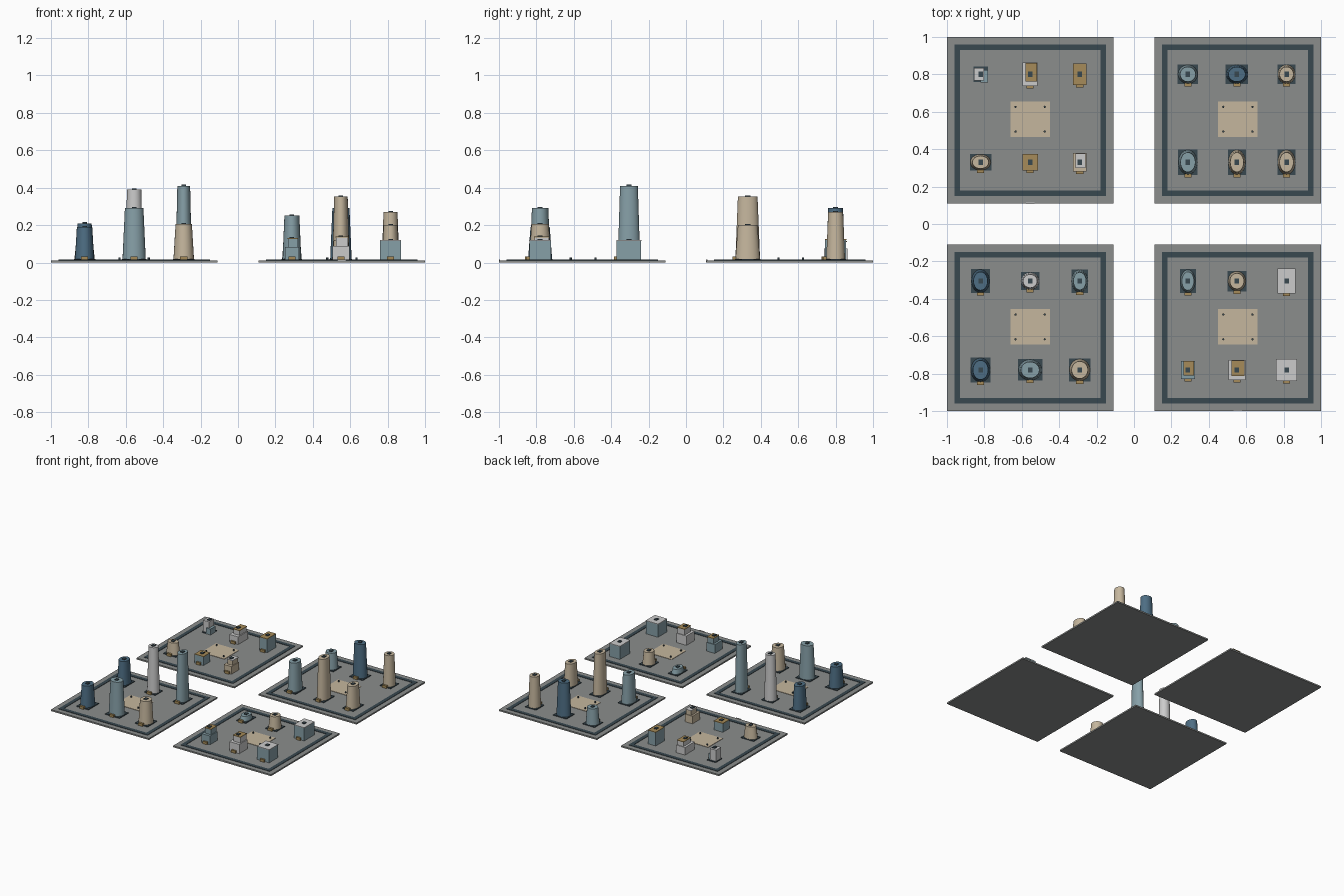
import bpy, bmesh
from mathutils import Matrix

if "Cube" in bpy.data.objects:
    bpy.data.objects.remove(bpy.data.objects["Cube"])

COL = {
    "pave": (0.26, 0.27, 0.265), "road": (0.04, 0.065, 0.08), "sand": (0.56, 0.47, 0.34),
    "sky": (0.24, 0.35, 0.39), "navy": (0.075, 0.155, 0.23), "white": (0.55, 0.58, 0.56),
    "ochre": (0.38, 0.26, 0.10),
}
MATS = {}
for key, c in COL.items():
    MATS[key] = bpy.data.materials.new(key)
    MATS[key].diffuse_color = (*c, 1)

G = 0.012  # top of the paving


def finish(name, bm, mat):
    me = bpy.data.meshes.new(name)
    bm.to_mesh(me)
    bm.free()
    me.materials.append(MATS[mat])
    ob = bpy.data.objects.new(name, me)
    bpy.context.collection.objects.link(ob)
    return ob


def box(name, x, y, z0, z1, w, d, mat):
    bm = bmesh.new()
    m = Matrix.Translation((x, y, (z0 + z1) / 2)) @ Matrix.Diagonal((w, d, z1 - z0, 1))
    bmesh.ops.create_cube(bm, size=1, matrix=m)
    return finish(name, bm, mat)


def cone(name, x, y, z0, z1, w, d, r0, r1, mat, n=24):
    bm = bmesh.new()
    m = Matrix.Translation((x, y, (z0 + z1) / 2)) @ Matrix.Diagonal((w, d, 1, 1))
    bmesh.ops.create_cone(bm, cap_ends=True, segments=n, radius1=r0, radius2=r1,
                          depth=z1 - z0, matrix=m)
    for f in bm.faces:
        f.smooth = len(f.verts) == 4
    for e in bm.edges:
        e.smooth = not any(len(f.verts) > 4 for f in e.link_faces)
    return finish(name, bm, mat)


def vent(x, y, z):
    box("roof_vent", x, y, z - 0.002, z + 0.006, 0.024, 0.028, "road")


def door(x, y, d):
    box("entrance", x, y - d / 2 - 0.004, G, G + 0.02, 0.038, 0.018, "ochre")


# Tapered oval tower on a dark square pad
def tower(x, y, w, d, h, mat):
    box("tower_pad", x, y, G - 0.002, G + 0.006, w, d, "road")
    cone("tower", x, y, G, h - 0.005, w, d, 0.48, 0.38, mat)
    vent(x, y, h - 0.005)
    door(x, y, d)


# Plain box with a thin coloured roof
def block(x, y, w, d, h, mat, roof):
    box("block_body", x, y, G - 0.002, h - 0.008, w * 0.98, d * 0.98, mat)
    box("block_roof", x, y, h - 0.009, h - 0.004, w, d, roof)
    vent(x, y, h - 0.004)
    door(x, y, d)


# Two-step building, upper step pushed to one side and back
def stepped(x, y, w, d, h, mat, roof):
    mid = h * 0.62
    ux, uy = x + w * 0.07, y + d * 0.09
    box("lower_step", x, y, G - 0.002, mid, w, d, mat)
    box("upper_step", ux, uy, mid - 0.002, h - 0.008, w * 0.7, d * 0.72, mat)
    box("upper_roof", ux, uy, h - 0.009, h - 0.004, w * 0.76, d * 0.78, roof)
    vent(x, y, h - 0.004)
    door(x, y, d)


# Four paved squares with border road, plaza and posts
for cx in (-0.555, 0.555):
    for cy in (-0.555, 0.555):
        box("paving", cx, cy, 0, G, 0.89, 0.89, "pave")
        for s in (-1, 1):
            box("border_road", cx, cy + s * 0.39, G - 0.002, G + 0.003, 0.81, 0.03, "road")
            box("border_road", cx + s * 0.39, cy, G - 0.002, G + 0.003, 0.03, 0.81, "road")
            for t in (-1, 1):
                cone("plaza_post", cx + s * 0.078, cy + 0.005 + t * 0.066, G, G + 0.014,
                     0.012, 0.012, 0.5, 0.5, "road", 8)
        box("plaza", cx, cy + 0.005, G - 0.002, G + 0.003, 0.21, 0.19, "sand")

# Oval towers: x, y, width, depth, height, colour
L, M, R = -0.82, -0.555, -0.29
l, m, r = 0.288, 0.55, 0.815
for t in [
    (L, -0.305, .10, .13, .215, "navy"), (M, -0.305, .10, .095, .395, "white"),
    (R, -0.305, .09, .125, .415, "sky"), (L, -0.78, .108, .135, .195, "navy"),
    (M, -0.78, .13, .115, .297, "sky"), (R, -0.78, .115, .122, .21, "sand"),
    (l, 0.80, .11, .105, .155, "sky"), (m, 0.80, .12, .104, .297, "navy"),
    (r, 0.80, .098, .105, .275, "sand"), (l, 0.33, .105, .138, .257, "sky"),
    (m, 0.33, .095, .138, .358, "sand"), (r, 0.33, .098, .138, .205, "sand"),
    (L, 0.33, .115, .09, .12, "sand"), (l, -0.305, .085, .13, .06, "sky"),
    (m, -0.305, .10, .11, .125, "sand"),
]:
    tower(*t)

# Plain blocks
for b in [
    (r, -0.305, .095, .134, .125, "sky", "white"), (r, -0.78, .112, .118, .125, "sky", "white"),
    (R, 0.80, .07, .115, .13, "sky", "ochre"), (M, 0.33, .083, .087, .09, "sky", "ochre"),
]:
    block(*b)

# Stepped buildings
for b in [
    (M, 0.80, .08, .125, .12, "white", "ochre"), (R, 0.33, .07, .10, .12, "sand", "white"),
    (l, -0.78, .075, .098, .135, "sky", "ochre"), (m, -0.78, .09, .107, .143, "white", "ochre"),
]:
    stepped(*b)

# Paired building: tall pale slab with a low wing
box("pair_pad", L, 0.80, G - 0.002, G + 0.006, 0.078, 0.085, "road")
box("pair_tall", L - 0.008, 0.80, G, 0.11, 0.055, 0.065, "white")
box("pair_wing", L + 0.02, 0.79, G, 0.06, 0.04, 0.066, "sky")
vent(L, 0.80, 0.11)

# Small edge tabs
box("edge_tab", -0.555, 0.111, 0, 0.016, 0.045, 0.006, "white")
box("edge_tab", 0.555, -0.997, 0, 0.016, 0.045, 0.006, "white")

for m in bpy.data.materials:
    if m.users and not m.is_grease_pencil:
        m.use_nodes = True
        m.node_tree.nodes["Principled BSDF"].inputs["Base Color"].default_value = m.diffuse_color
